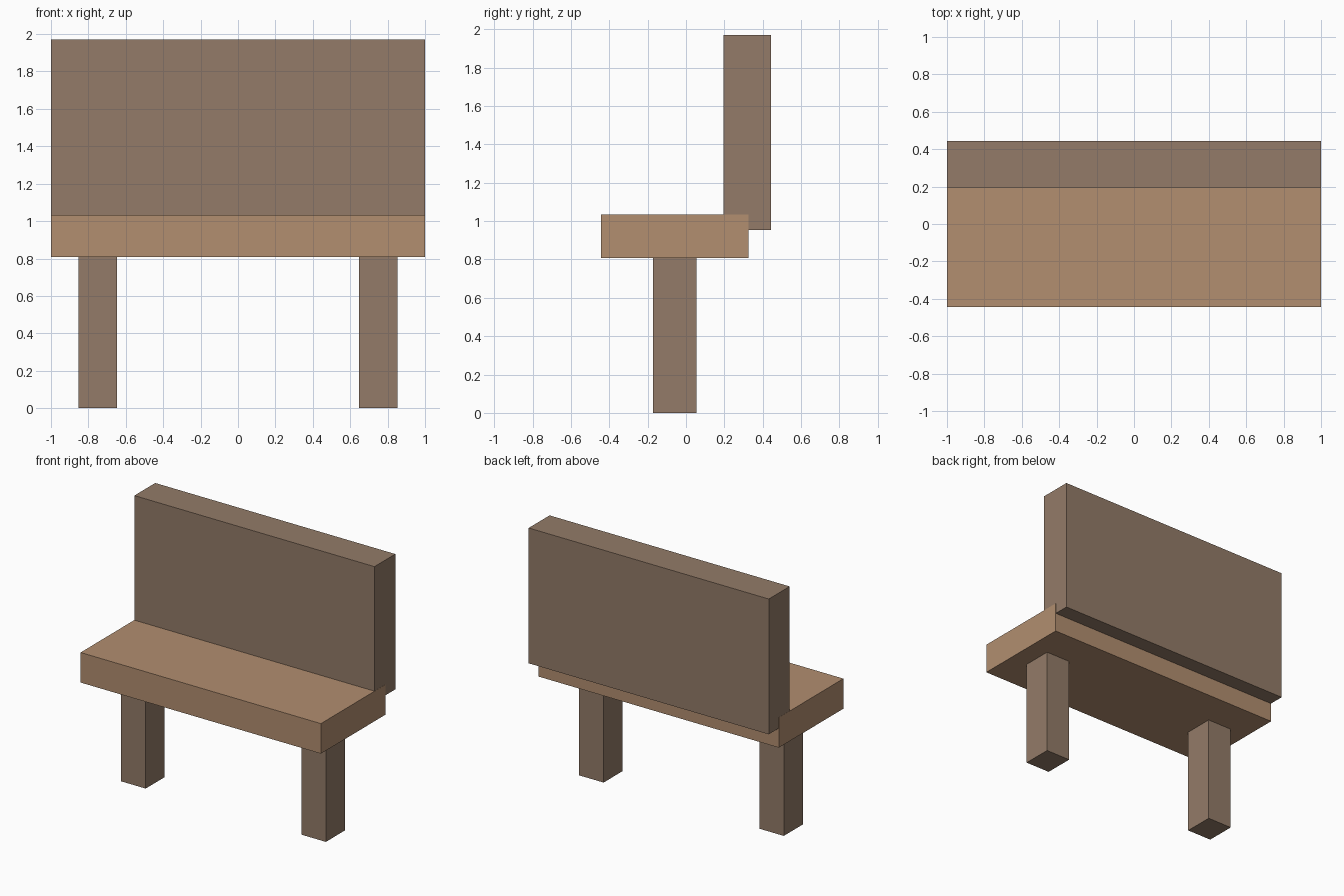
import bpy

if "Cube" in bpy.data.objects:
    bpy.data.objects.remove(bpy.data.objects["Cube"])


def material(name, rgb):
    mat = bpy.data.materials.new(name)
    mat.diffuse_color = (*rgb, 1.0)
    mat.use_nodes = True
    mat.node_tree.nodes["Principled BSDF"].inputs["Base Color"].default_value = mat.diffuse_color
    return mat


def box(name, x, y, z, mat):
    """Box spanning the (low, high) range on each axis."""
    spans = (x, y, z)
    bpy.ops.mesh.primitive_cube_add(size=1, location=[(a + b) / 2 for a, b in spans])
    obj = bpy.context.object
    obj.name = name
    obj.scale = [b - a for a, b in spans]
    bpy.ops.object.transform_apply(location=False, rotation=False, scale=True)
    obj.data.materials.append(mat)
    return obj


light_wood = material("light_wood", (0.445, 0.271, 0.162))
dark_wood = material("dark_wood", (0.292, 0.198, 0.138))

# Seat plank
box("seat", (-1, 1), (-0.443, 0.325), (0.807, 1.033), light_wood)

# Backrest, a hair narrower so the seat ends stay visible where they overlap
box("backrest", (-0.999, 0.999), (0.195, 0.443), (0.952, 1.97), dark_wood)

# Two square legs
for side, name in ((-1, "left_leg"), (1, "right_leg")):
    xs = sorted((side * 0.648, side * 0.852))
    box(name, xs, (-0.172, 0.054), (0, 0.82), dark_wood)
